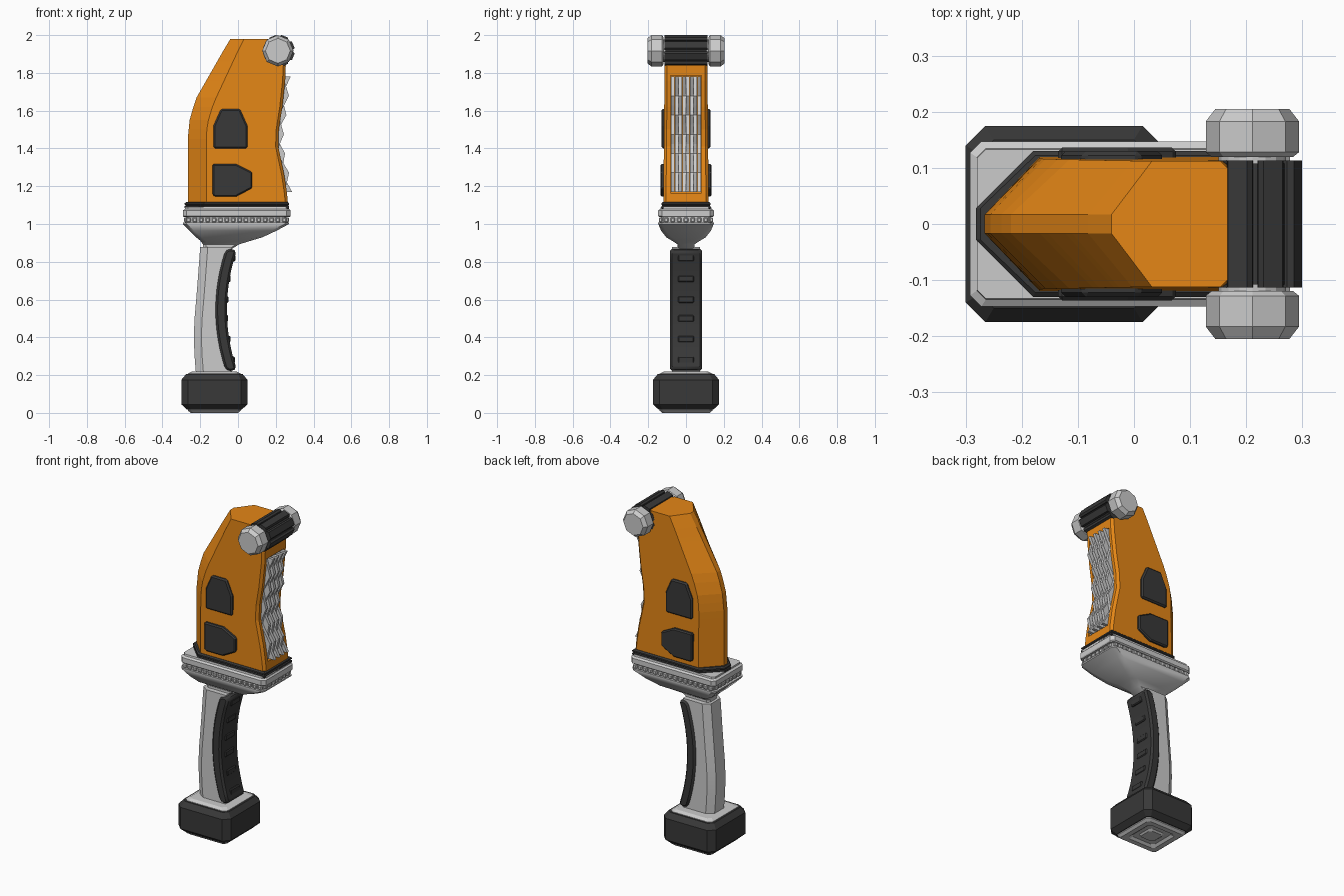
import bpy, bmesh, math
from mathutils import Vector

if "Cube" in bpy.data.objects:
    bpy.data.objects.remove(bpy.data.objects["Cube"])


def material(name, rgb):
    m = bpy.data.materials.new(name)
    m.diffuse_color = (*rgb, 1)
    m.use_nodes = True
    m.node_tree.nodes["Principled BSDF"].inputs["Base Color"].default_value = m.diffuse_color
    return m


ORANGE = material("orange", (0.78, 0.24, 0.008))
DARK = material("dark_rubber", (0.04, 0.04, 0.04))
GREY = None


def finish(name, bm, mat, bevel=0, smooth=0):
    bmesh.ops.remove_doubles(bm, verts=bm.verts, dist=1e-5)
    bmesh.ops.recalc_face_normals(bm, faces=bm.faces)
    me = bpy.data.meshes.new(name)
    bm.to_mesh(me)
    bm.free()
    ob = bpy.data.objects.new(name, me)
    bpy.context.collection.objects.link(ob)
    if mat:
        me.materials.append(mat)
    if bevel:
        b = ob.modifiers.new("bevel", 'BEVEL')
        b.width, b.segments, b.limit_method = bevel, 1, 'ANGLE'
    if smooth:
        bpy.context.view_layer.objects.active = ob
        ob.select_set(True)
        bpy.ops.object.shade_smooth_by_angle(angle=math.radians(smooth))
        ob.select_set(False)
    return ob


def add_loft(bm, rings):
    vs = [[bm.verts.new(p) for p in r] for r in rings]
    n = len(vs[0])
    for a, b in zip(vs, vs[1:]):
        for i in range(n):
            bm.faces.new((a[i], a[(i + 1) % n], b[(i + 1) % n], b[i]))
    bm.faces.new(vs[0][::-1])
    bm.faces.new(vs[-1])


def loft(name, rings, mat=GREY, bevel=0, smooth=0):
    bm = bmesh.new()
    add_loft(bm, rings)
    return finish(name, bm, mat, bevel, smooth)


def rect(z, x0, x1, hy, c):
    """Rectangle ring with cut corners."""
    return [(x0 + c, -hy, z), (x1 - c, -hy, z), (x1, -hy + c, z), (x1, hy - c, z),
            (x1 - c, hy, z), (x0 + c, hy, z), (x0, hy - c, z), (x0, -hy + c, z)]


def prism_y(bm, outline, y0, y1):
    add_loft(bm, [[(x, y, z) for x, z in outline] for y in (y0, y1)])


def add_box(bm, c, s):
    add_loft(bm, [[(c[0] + sx * s[0] / 2, c[1] + sy * s[1] / 2, c[2] + sz * s[2] / 2)
                   for sx, sy in ((-1, -1), (1, -1), (1, 1), (-1, 1))] for sz in (-1, 1)])


def lerp(table, z):
    """Piecewise linear lookup in (z, value) pairs."""
    for (z0, a), (z1, b) in zip(table, table[1:]):
        if z <= z1:
            return a + (b - a) * max(0, z - z0) / (z1 - z0)
    return table[-1][1]


# Pommel: dark block with grey plates, stepped underside
loft("pommel_block", [rect(z, -.125 - r, -.125 + r, r, c) for z, r, c in
     ((.018, .145, .02), (.045, .175, .035), (.175, .175, .035), (.205, .15, .025))], DARK)
loft("pommel_top_plate", [rect(z, -.125 - r, -.125 + r, r, .02) for z, r in
     ((.19, .14), (.208, .14), (.218, .12))])
loft("pommel_base_plate", [rect(z, -.125 - r, -.125 + r, r, .015) for z, r in
     ((.03, .14), (.012, .14), (0, .125), (0, .095), (.012, .08), (.012, .055), (.004, .045))])

# Handle with narrowed back, following the curve of the grip
back = [(.2, -.222), (.3, -.23), (.4, -.234), (.5, -.23), (.65, -.217), (.88, -.2)]
grip_mid = lambda z: -.089 + .052 * ((z - .545) / .315) ** 2
rings = []
for z in (.2, .3, .4, .5, .6, .7, .8, .878):
    b, f = lerp(back, z), grip_mid(z)
    rings.append([(b, -.045, z), (b + .04, -.074, z), (f, -.074, z),
                  (f, .074, z), (b + .04, .074, z), (b, .045, z)])
loft("handle", rings, smooth=25)

# Curved rubber grip with raised ribs
bm = bmesh.new()
zs = [.235 + .62 * i / 12 for i in range(13)]
outline = [(grip_mid(z) + .03, z) for z in zs] + [(grip_mid(.868) + .008, .868), (grip_mid(.868) - .015, .868)]
outline += [(grip_mid(z) - .03, z) for z in zs[::-1]] + [(grip_mid(.222) - .015, .222), (grip_mid(.222) + .008, .222)]
prism_y(bm, outline, -.085, .085)
finish("grip", bm, DARK, .014, 30)
bm = bmesh.new()
for z in (.28, .39, .5, .6, .71, .82):
    add_box(bm, (grip_mid(z) + .026, 0, z), (.02, .085, .035))
finish("grip_ribs", bm, DARK, .005)

# Flared guard under the body
loft("guard", [rect(*r) for r in (
    (.86, -.185, -.045, .045, .015), (.892, -.185, .005, .045, .015),
    (.912, -.2, .07, .075, .03), (.93, -.222, .13, .105, .03),
    (.965, -.258, .205, .132, .025), (1.0, -.292, .27, .147, .02), (1.008, -.292, .27, .147, .02))], smooth=40)
loft("collar_core", [rect(z, -.275, .258, .133, .015) for z in (1.0, 1.045)])
loft("collar_plate", [rect(*r) for r in ((1.036, -.285, .274, .14, .018), (1.042, -.292, .278, .147, .02),
     (1.072, -.292, .278, .147, .02), (1.08, -.28, .27, .135, .016), (1.09, -.28, .27, .133, .016))])
bm = bmesh.new()
for i in range(16):
    for s in (-1, 1):
        add_box(bm, (-.262 + i * .0338, s * .134, 1.022), (.024, .02, .026))
for i in range(7):
    for x in (-.276, .26):
        add_box(bm, (x, -.105 + i * .035, 1.022), (.02, .024, .026))
finish("collar_studs", bm, GREY, .005)

# Dark gasket, pointed at the back like the body
def gasket(z, d):
    return [(-.282 + d, -.028, z), (-.18 + d * .5, -.13 + d, z), (.27 - d, -.13 + d, z),
            (.27 - d, .13 - d, z), (-.18 + d * .5, .13 - d, z), (-.282 + d, .028, z)]


loft("gasket", [gasket(z, d) for z, d in ((1.078, .006), (1.084, 0), (1.094, 0), (1.098, .005),
     (1.102, 0), (1.11, 0), (1.117, .008))], DARK)

# Orange body with a recessed front panel
xb = [(1.1, -.266), (1.45, -.266), (1.55, -.256), (1.66, -.225), (1.91, -.082), (1.98, -.04)]
xi = [(1.1, -.168), (1.48, -.168), (1.58, -.152), (1.67, -.115), (1.91, -.003), (1.98, .032)]
xf = [(1.1, .265), (1.16, .26), (1.26, .245), (1.41, .213), (1.5, .216), (1.62, .235), (1.76, .25),
      (1.84, .253), (1.86, .2), (1.98, .168)]


def body_ring(z, depth):
    b, i, f = lerp(xb, z), lerp(xi, z), lerp(xf, z)
    w = .12 - .008 * (z - 1.1) / .88
    half = [(b, .017), (i, w), (f - .014, w), (f, w - .014), (f, .083), (f - depth, .083)]
    return [(x, -y, z) for x, y in half] + [(x, y, z) for x, y in half[::-1]]


levels = [(z, 0) for z in (1.1, 1.165)]
levels += [(z, .03) for z in (1.165, 1.26, 1.41, 1.45, 1.5, 1.55, 1.62, 1.67, 1.76, 1.785)]
levels += [(z, 0) for z in (1.785, 1.84, 1.86, 1.91, 1.98)]
loft("body", [body_ring(z, d) for z, d in levels], ORANGE)

# Zigzag grating strips in the panel, neighbours half a step apart
bm = bmesh.new()
for k in range(8):
    y = -.08 + k * .02
    zz = [1.17 + .61 * i / 12 for i in range(13)]
    front = []
    for i, z in enumerate(zz):
        up = (i // 2 + k) % 2 if i % 2 == 0 else .5
        front.append((lerp(xf, z) - .012 + .04 * up, z))
    prism_y(bm, front + [(lerp(xf, z) - .04, z) for z in zz[::-1]], y + .001, y + .019)
finish("front_grating", bm, GREY)

# Dark raised pads on both sides
pads = {"lower": [(-.135, 1.155), (-.125, 1.145), (-.01, 1.145), (.075, 1.19), (.075, 1.275), (-.01, 1.318), (-.135, 1.318)],
        "upper": [(-.13, 1.40), (.05, 1.40), (.05, 1.52), (.01, 1.61), (-.09, 1.61), (-.13, 1.52)]}
for pad, outline in pads.items():
    for side, s in (("right", -1), ("left", 1)):
        bm = bmesh.new()
        prism_y(bm, outline, s * .1, s * (.136 if pad == "lower" else .13))
        finish(f"{pad}_{side}_pad", bm, DARK, .008)


# Cross roller at the top: ribbed drum, axle and octagonal end caps
def disc(y, r, n=8, cx=.211, cz=1.917):
    return [(cx + r * math.cos(2 * math.pi * i / n), y, cz + r * math.sin(2 * math.pi * i / n)) for i in range(n)]


loft("roller_axle", [disc(-.13, .06, 16), disc(.13, .06, 16)])
bm = bmesh.new()
add_loft(bm, [disc(-.108, .07, 16, .216), disc(.108, .07, 16, .216)])
for k in range(8):
    rib = []
    for da, r in ((-.33, .06), (-.33, .076), (-.22, .085), (.22, .085), (.33, .076), (.33, .06)):
        a = math.pi * (k + .5) / 4 + da
        rib.append((.216 + r * math.cos(a), 1.917 + r * math.sin(a)))
    prism_y(bm, rib, -.113, .113)
finish("roller_drum", bm, DARK)
for side, s in (("right", -1), ("left", 1)):
    loft(f"{side}_end_cap", [disc(s * y, r) for y, r in
         ((.119, .072), (.128, .083), (.183, .083), (.205, .066))])
